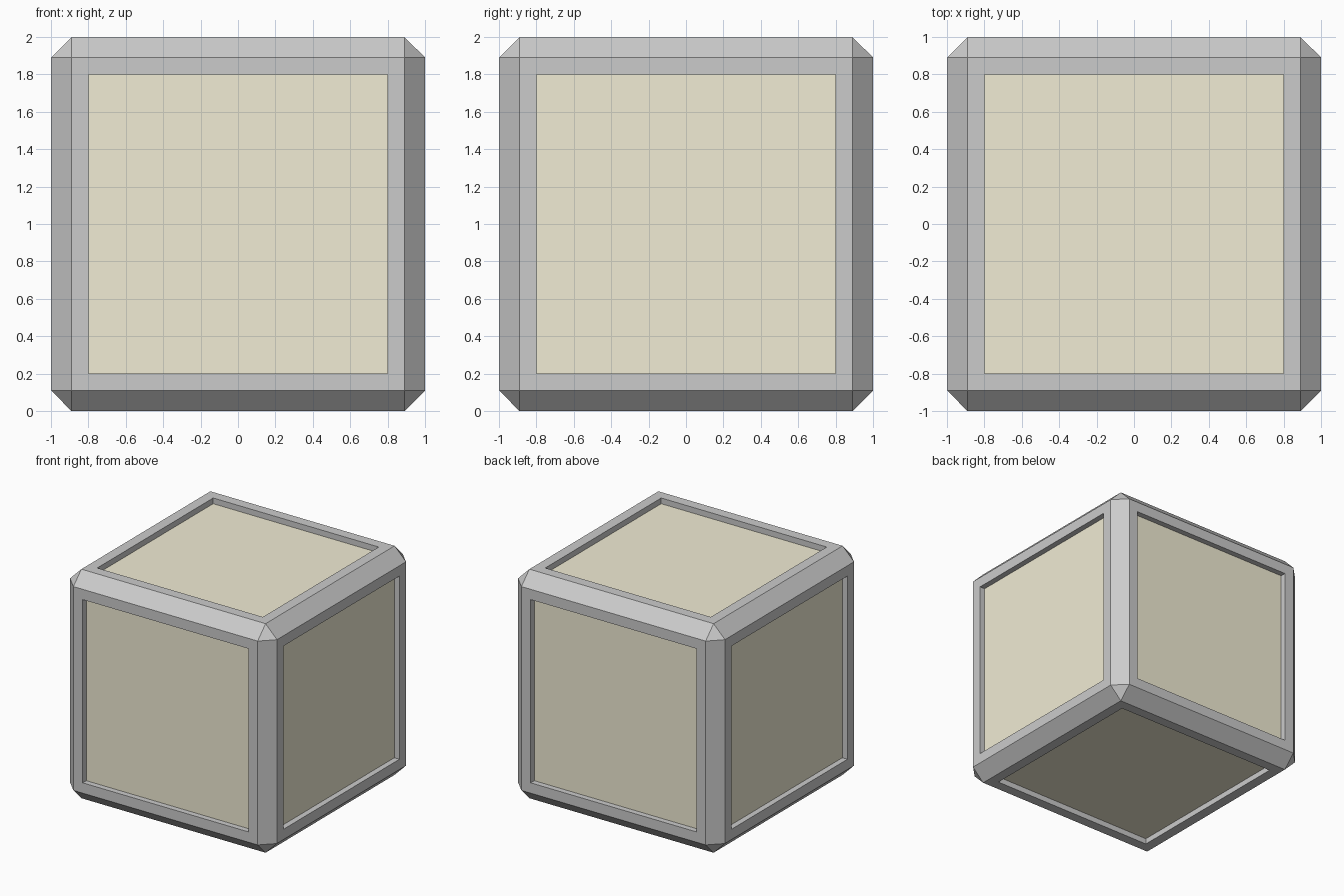
import bpy, bmesh
from mathutils import Vector

if "Cube" in bpy.data.objects:
    bpy.data.objects.remove(bpy.data.objects["Cube"])

HALF, CHAMFER, PANEL, DEPTH = 1.0, 0.11, 0.8, 0.05
CENTRE = Vector((0, 0, 1))


def add_object(name, bm):
    mesh = bpy.data.meshes.new(name)
    bm.to_mesh(mesh)
    bm.free()
    obj = bpy.data.objects.new(name, mesh)
    obj.location = CENTRE
    bpy.context.collection.objects.link(obj)
    return obj


# Frame: chamfered cube with a square recess in every side
bm = bmesh.new()
bmesh.ops.create_cube(bm, size=2 * HALF)
bmesh.ops.bevel(bm, geom=bm.edges[:], offset=CHAMFER, offset_type='OFFSET',
                segments=1, profile=0.5, affect='EDGES')
bm.normal_update()
sides = [f for f in bm.faces if max(abs(c) for c in f.normal) > 0.99]
bmesh.ops.inset_individual(bm, faces=sides, thickness=HALF - CHAMFER - PANEL,
                           use_even_offset=True)
# Zero-width second inset pushed inward makes the recess walls
bm.normal_update()
floors = []
for side in sides:
    normal = side.normal.copy()
    floor = bmesh.ops.extrude_discrete_faces(bm, faces=[side])["faces"][0]
    bmesh.ops.translate(bm, verts=floor.verts[:], vec=-normal * DEPTH)
    floors.append(floor)
bmesh.ops.delete(bm, geom=floors, context='FACES_ONLY')
add_object("frame", bm)

# Panels: one flat sheet at the bottom of each recess
tan = bpy.data.materials.new("panel_tan")
tan.diffuse_color = (0.88, 0.84, 0.66, 1)
tan.use_nodes = True
tan.node_tree.nodes["Principled BSDF"].inputs["Base Color"].default_value = tan.diffuse_color
directions = {"front": (0, -1, 0), "back": (0, 1, 0), "left": (-1, 0, 0),
              "right": (1, 0, 0), "top": (0, 0, 1), "bottom": (0, 0, -1)}
for name, direction in directions.items():
    normal = Vector(direction)
    bm = bmesh.new()
    # Axis-aligned square, turned to face outward
    u = Vector((normal.y, normal.z, normal.x))
    v = normal.cross(u)
    corners = [bm.verts.new(normal * (HALF - DEPTH) + PANEL * (a * u + b * v))
               for a, b in ((-1, -1), (1, -1), (1, 1), (-1, 1))]
    bm.faces.new(corners)
    bm.normal_update()
    if bm.faces[:][0].normal.dot(normal) < 0:
        bmesh.ops.reverse_faces(bm, faces=bm.faces[:])
    panel = add_object(name + "_panel", bm)
    panel.data.materials.append(tan)
